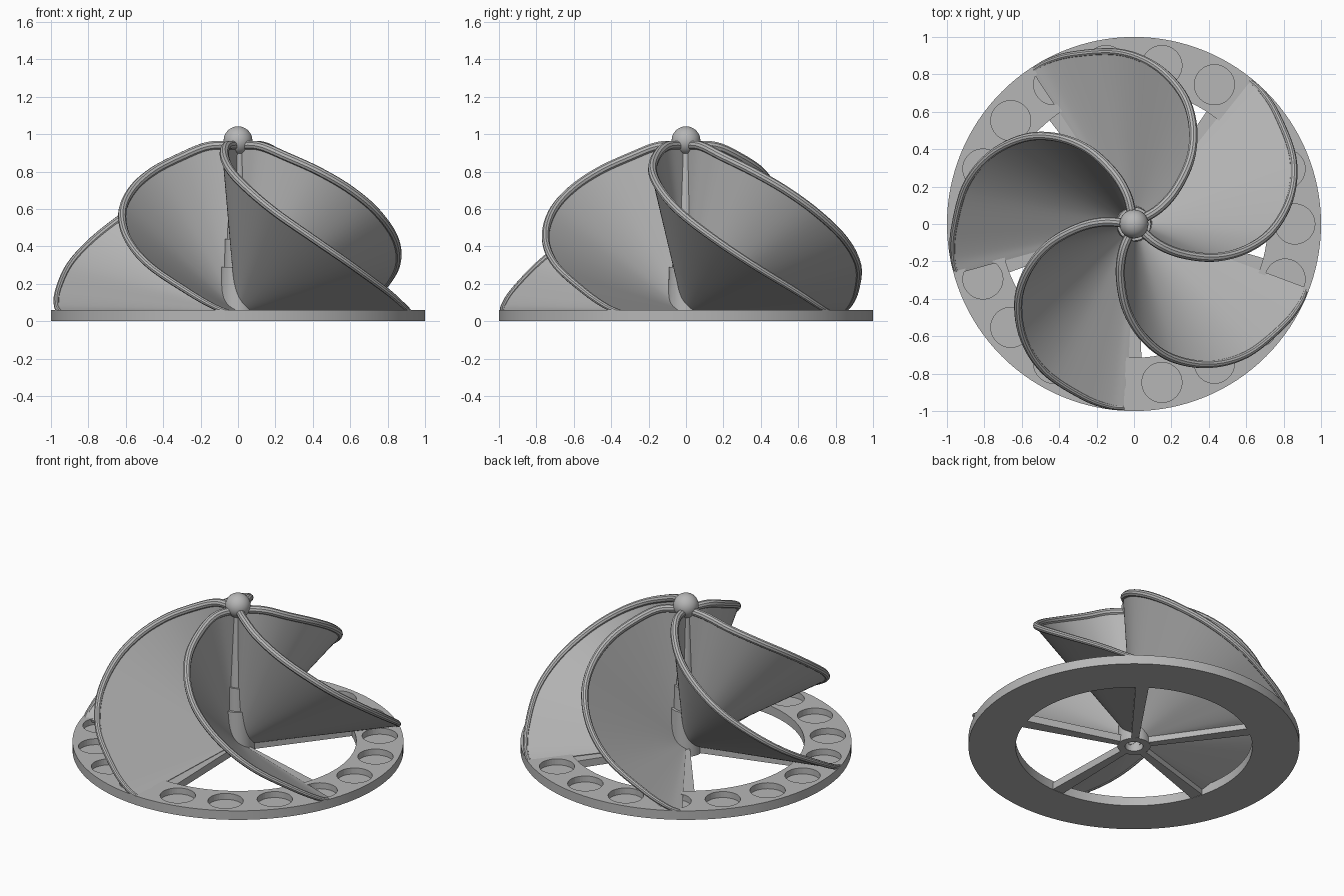
import bpy, bmesh, math
from mathutils import Matrix, Vector

if "Cube" in bpy.data.objects:
    bpy.data.objects.remove(bpy.data.objects["Cube"], do_unlink=True)

grey = bpy.data.materials.new("plain_grey")
grey.use_nodes = True
grey.diffuse_color = (0.47, 0.47, 0.47, 1)
grey.node_tree.nodes["Principled BSDF"].inputs["Base Color"].default_value = grey.diffuse_color


def make(name, bm):
    bmesh.ops.recalc_face_normals(bm, faces=bm.faces)
    mesh = bpy.data.meshes.new(name)
    bm.to_mesh(mesh)
    bm.free()
    mesh.materials.append(grey)
    ob = bpy.data.objects.new(name, mesh)
    bpy.context.collection.objects.link(ob)
    return ob


def select(ob):
    bpy.ops.object.select_all(action='DESELECT')
    ob.select_set(True)
    bpy.context.view_layer.objects.active = ob


def smooth(ob):
    select(ob)
    bpy.ops.object.shade_smooth_by_angle(angle=math.radians(35))


def lathe(name, profile, sides, closed=False):
    """Revolve (radius, height) points around z."""
    bm = bmesh.new()
    verts = [bm.verts.new((r, 0, z)) for r, z in profile]
    pairs = list(zip(verts, verts[1:] + verts[:1])) if closed else list(zip(verts, verts[1:]))
    edges = [bm.edges.new(p) for p in pairs]
    bmesh.ops.spin(bm, geom=verts + edges, axis=(0, 0, 1), cent=(0, 0, 0),
                   angle=math.tau, steps=sides)
    bmesh.ops.remove_doubles(bm, verts=bm.verts, dist=1e-5)
    ob = make(name, bm)
    smooth(ob)
    return ob


def spline(points, steps):
    """Catmull-Rom curve through the points."""
    p = [Vector(q) for q in points]
    p = [2 * p[0] - p[1]] + p + [2 * p[-1] - p[-2]]
    out = []
    for a, b, c, d in zip(p, p[1:], p[2:], p[3:]):
        for i in range(steps):
            t = i / steps
            out.append(0.5 * (2 * b + (c - a) * t + (2 * a - 5 * b + 4 * c - d) * t ** 2
                              + (3 * b - a - 3 * c + d) * t ** 3))
    return out + [p[-2]]


# Base ring with round pockets
ring = lathe("base_ring", [(0.715, 0), (1, 0), (1, 0.06), (0.715, 0.06)], 128, True)
bm = bmesh.new()
for i in range(18):
    place = Matrix.Rotation(math.radians(20 * i), 4, 'Z') @ Matrix.Translation((0.86, 0, 0.07))
    bmesh.ops.create_cone(bm, cap_ends=True, segments=40, radius1=0.107, radius2=0.107,
                          depth=0.1, matrix=place)
cutter = make("pocket_cutter", bm)
cutter.hide_render = True
mod = ring.modifiers.new("pockets", 'BOOLEAN')
mod.object = cutter
mod.operation = 'DIFFERENCE'
mod.solver = 'EXACT'
select(ring)
bpy.ops.object.modifier_apply(modifier=mod.name)
bpy.data.objects.remove(cutter, do_unlink=True)
smooth(ring)

# Hollow hub sleeve, stepped post and ball finial
lathe("hub_sleeve", [(0.055, 0), (0.1, 0), (0.09, 0.29), (0.055, 0.29)], 40, True)
lathe("centre_post", [(0, 0.24), (0.074, 0.24), (0.07, 0.44), (0.058, 0.44),
                      (0.034, 0.95), (0, 0.95)], 32)
bm = bmesh.new()
bmesh.ops.create_uvsphere(bm, u_segments=32, v_segments=16, radius=0.077,
                          matrix=Matrix.Translation((0, 0, 0.965)))
smooth(make("ball_finial", bm))

# Rim path: outward, sideways, up
rim_path = spline([(0, 0.02, 0.94), (-0.005, 0.16, 0.935), (0.035, 0.3, 0.88),
                   (0.13, 0.45, 0.80), (0.27, 0.555, 0.70), (0.44, 0.6, 0.58),
                   (0.64, 0.562, 0.44), (0.81, 0.44, 0.3), (0.935, 0.23, 0.16),
                   (0.98, 0.09, 0.08), (0.985, 0, 0.045)], 6)
rim_path = [Vector((p.x, -p.y, p.z)) for p in rim_path]
apex = Vector((0, 0, 0.045))

for i in range(5):
    blade_turn = math.radians(72 * i - 20.5)
    side = str(i + 1)

    # Fan-shaped cone sheet
    bm = bmesh.new()
    rows = [[bm.verts.new(apex.lerp(p, s)) for p in rim_path] for s in (0.05, 0.35, 0.7, 1)]
    for low, high in zip(rows, rows[1:]):
        for j in range(len(rim_path) - 1):
            bm.faces.new((low[j], low[j + 1], high[j + 1], high[j]))
    blade = make("blade_" + side, bm)
    blade.rotation_euler.z = blade_turn
    solid = blade.modifiers.new("thickness", 'SOLIDIFY')
    solid.thickness = 0.02
    solid.offset = 0
    select(blade)
    bpy.ops.object.modifier_apply(modifier=solid.name)
    smooth(blade)

    # Rounded rim, thinner toward the foot
    curve = bpy.data.curves.new("blade_rim_" + side, 'CURVE')
    curve.dimensions = '3D'
    curve.bevel_depth = 0.025
    curve.bevel_resolution = 3
    curve.use_fill_caps = True
    line = curve.splines.new('POLY')
    line.points.add(len(rim_path) - 1)
    for j, (point, p) in enumerate(zip(line.points, rim_path)):
        point.co = (*p, 1)
        point.radius = 1 - 0.5 * (j / len(rim_path)) ** 2
    curve.materials.append(grey)
    rim = bpy.data.objects.new("blade_rim_" + side, curve)
    bpy.context.collection.objects.link(rim)
    rim.rotation_euler.z = blade_turn
    select(rim)
    bpy.ops.object.convert(target='MESH')
    smooth(rim)

    # Tapered spoke under the blade
    bm = bmesh.new()
    bmesh.ops.create_cube(bm, size=1)
    for v in bm.verts:
        outer = v.co.x > 0
        v.co = (0.73 if outer else 0.08, v.co.y * (0.08 if outer else 0.045),
                0.05 if v.co.z > 0 else 0.002)
    spoke = make("spoke_" + side, bm)
    spoke.rotation_euler.z = math.radians(72 * i - 18)
